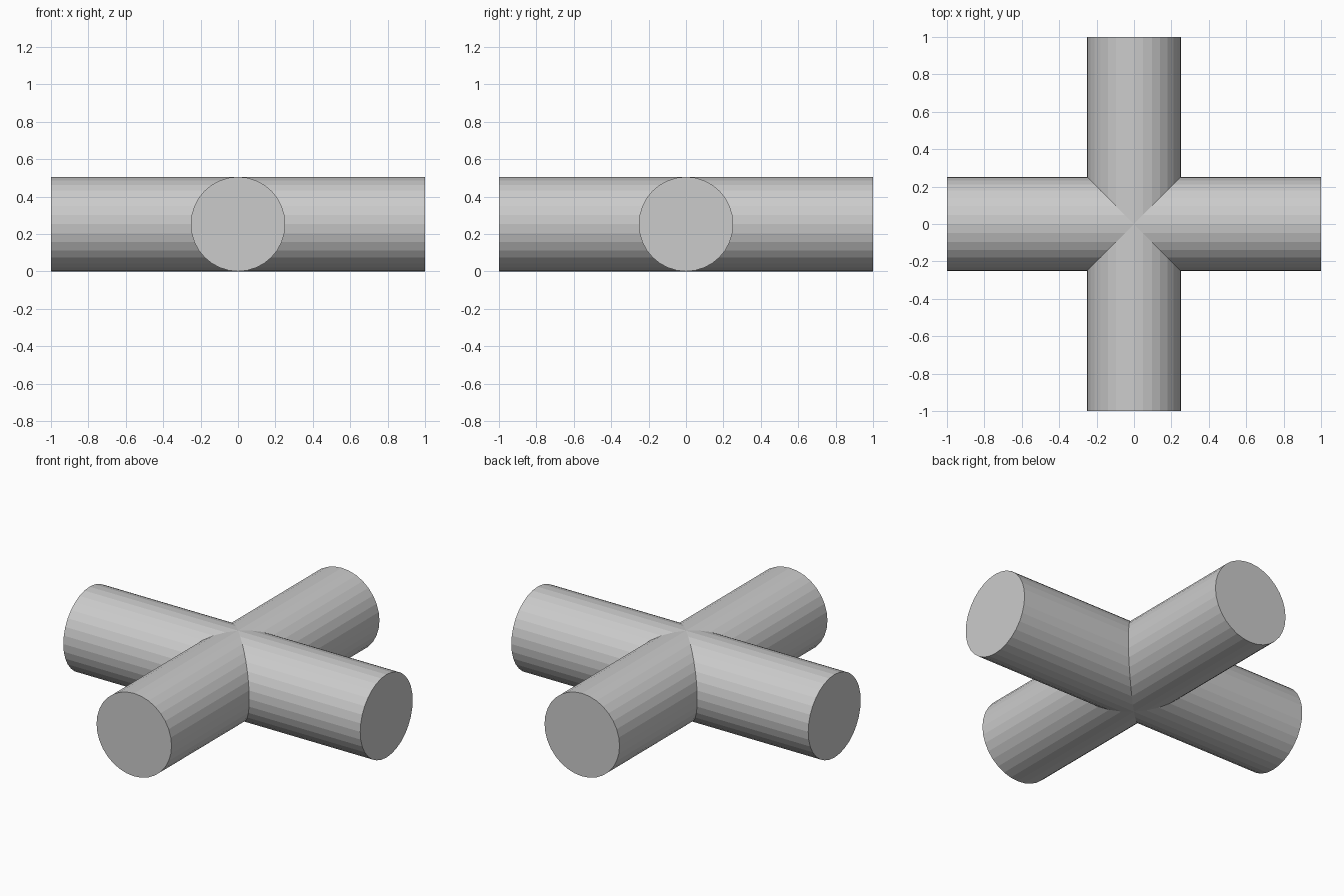
import bpy, bmesh
from math import sin, cos, pi
from mathutils import Matrix, Vector

if "Cube" in bpy.data.objects:
    bpy.data.objects.remove(bpy.data.objects["Cube"])

SIDES, RADIUS, REACH = 32, 0.2525, 1.0

bm = bmesh.new()


def add_arm(turn):
    """One round arm: flat cap outside, mitred where it meets its neighbours."""
    rot = Matrix.Rotation(turn, 3, 'Z')
    outer, inner = [], []
    for i in range(SIDES):
        a = 2 * pi * i / SIDES
        y, z = RADIUS * cos(a), RADIUS * (1 + sin(a))
        outer.append(bm.verts.new(rot @ Vector((REACH, y, z))))
        inner.append(bm.verts.new(rot @ Vector((abs(y), y, z))))
    for i in range(SIDES):
        j = (i + 1) % SIDES
        bm.faces.new((inner[i], outer[i], outer[j], inner[j]))
    bm.faces.new(outer)


# Four arms welded along the mitre seams into one closed body
for k in range(4):
    add_arm(k * pi / 2)
bmesh.ops.remove_doubles(bm, verts=bm.verts, dist=1e-4)
bmesh.ops.recalc_face_normals(bm, faces=bm.faces)

mesh = bpy.data.meshes.new("crossed_pipes")
bm.to_mesh(mesh)
bm.free()
bpy.context.collection.objects.link(bpy.data.objects.new("crossed_pipes", mesh))
